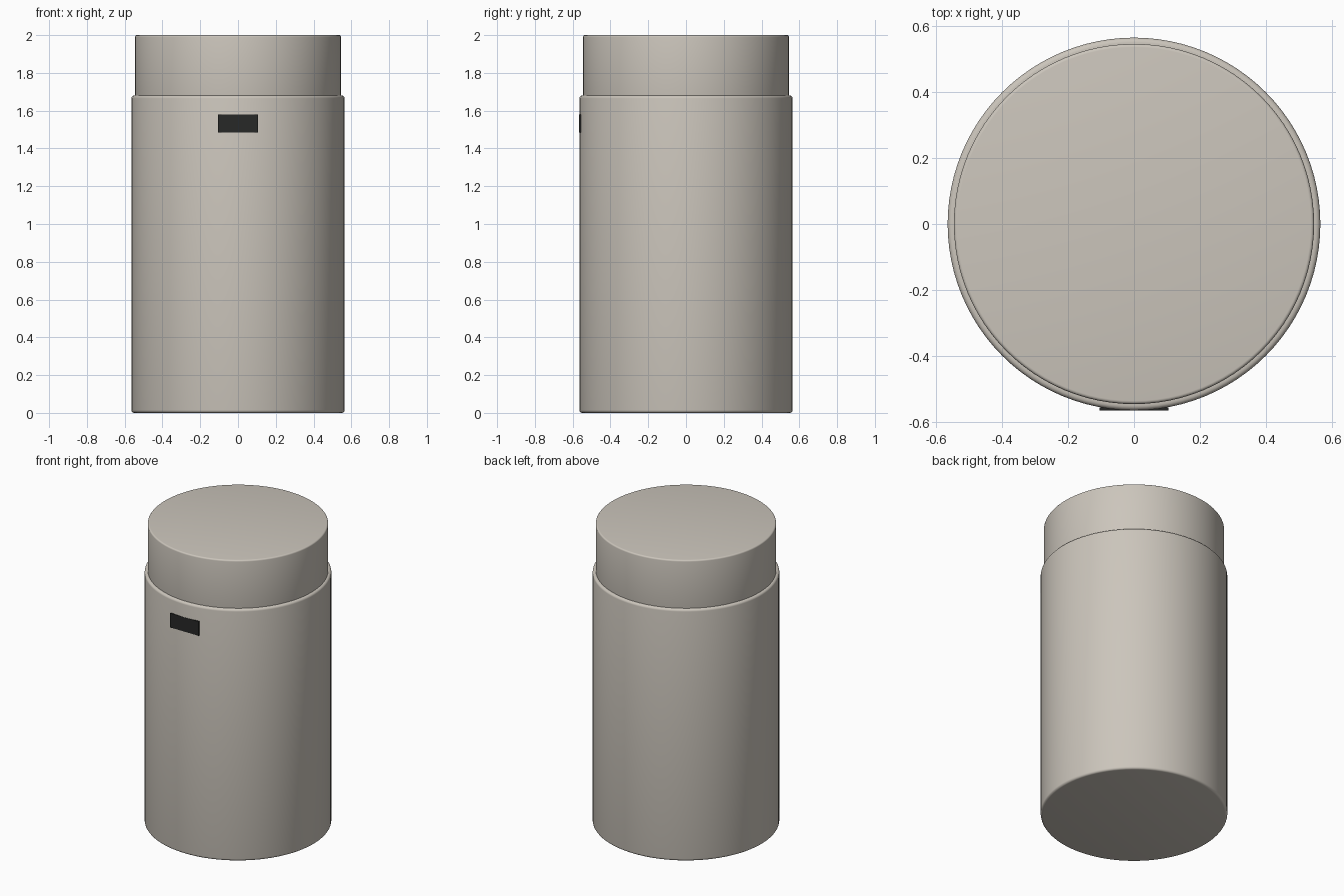
import bpy
import bmesh
import math

cube = bpy.data.objects.get("Cube")
if cube:
    bpy.data.objects.remove(cube, do_unlink=True)


def material(name, rgb):
    mat = bpy.data.materials.new(name)
    mat.use_nodes = True
    colour = (*rgb, 1)
    mat.diffuse_color = colour
    mat.node_tree.nodes["Principled BSDF"].inputs["Base Color"].default_value = colour
    return mat


def finish(bm, name, mat):
    mesh = bpy.data.meshes.new(name)
    bm.to_mesh(mesh)
    bm.free()
    mesh.materials.append(mat)
    obj = bpy.data.objects.new(name, mesh)
    bpy.context.collection.objects.link(obj)
    return obj


def rounded_cylinder(name, radius, bottom, top, rounding, mat):
    """Closed cylinder with softened rims."""
    bm = bmesh.new()
    bmesh.ops.create_cone(bm, cap_ends=True, segments=96, radius1=radius,
                          radius2=radius, depth=top - bottom)
    bmesh.ops.translate(bm, verts=bm.verts, vec=(0, 0, (top + bottom) / 2))
    rims = [e for e in bm.edges if abs(e.verts[0].co.z - e.verts[1].co.z) < 0.001]
    bmesh.ops.bevel(bm, geom=rims, offset=rounding, segments=4, profile=0.5,
                    affect='EDGES')
    obj = finish(bm, name, mat)
    bpy.ops.object.select_all(action='DESELECT')
    obj.select_set(True)
    bpy.context.view_layer.objects.active = obj
    bpy.ops.object.shade_smooth_by_angle(angle=math.radians(40))
    return obj


beige = material("warm_beige", (0.60, 0.56, 0.50))
black = material("soft_black", (0.02, 0.021, 0.02))

# Canister body and the slightly narrower lid seated in it
rounded_cylinder("body", 0.565, 0, 1.68, 0.015, beige)
rounded_cylinder("lid", 0.546, 1.64, 2, 0.01, beige)

# Thin dark label plate on the front
bm = bmesh.new()
bmesh.ops.create_cube(bm, size=1)
bmesh.ops.scale(bm, verts=bm.verts, vec=(0.21, 0.009, 0.095))
bmesh.ops.translate(bm, verts=bm.verts, vec=(0, -0.5612, 1.533))
finish(bm, "front_plate", black)
